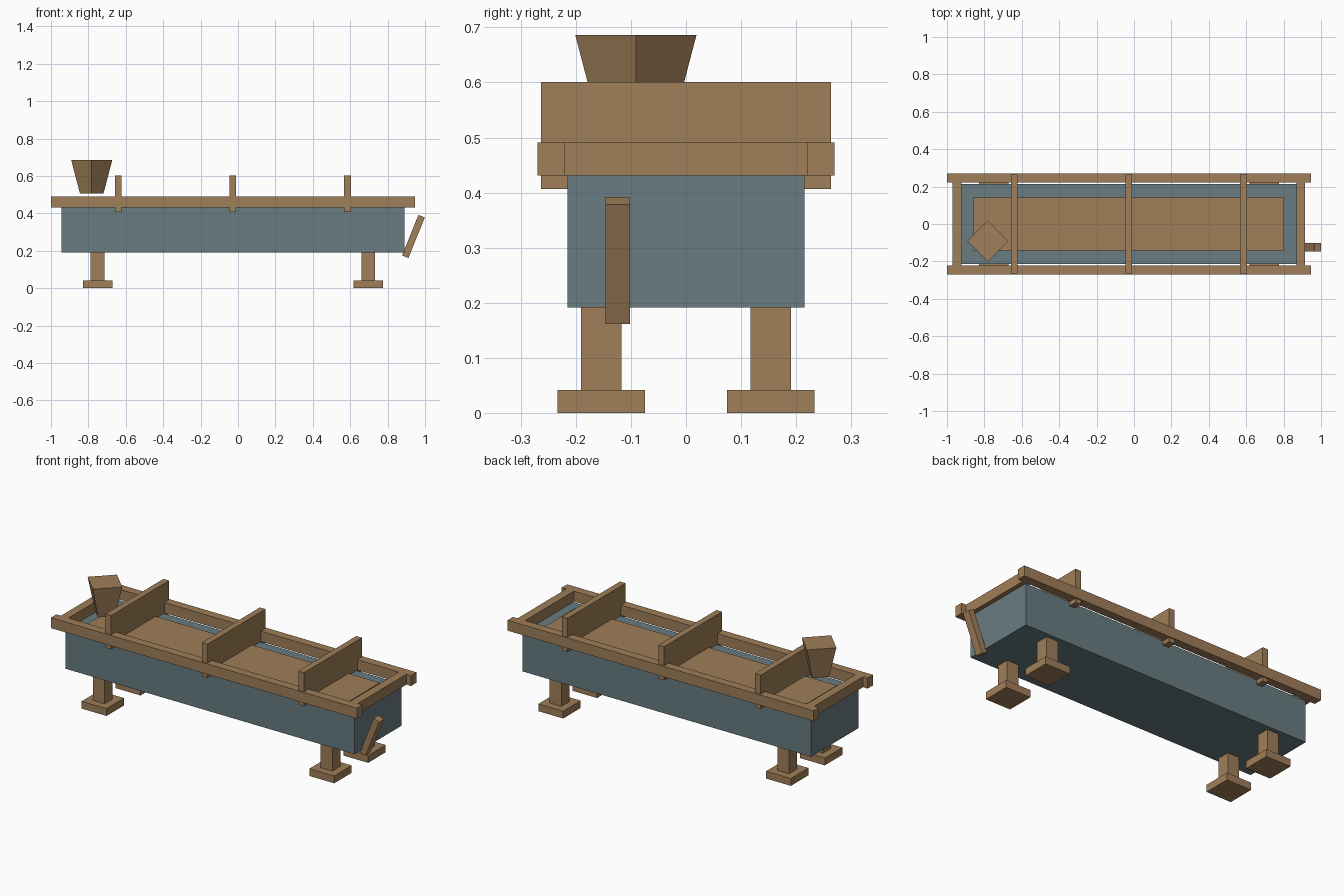
import bpy
from math import radians

if "Cube" in bpy.data.objects:
    bpy.data.objects.remove(bpy.data.objects["Cube"])

def material(name, rgb):
    m = bpy.data.materials.new(name)
    m.diffuse_color = (*rgb, 1)
    m.use_nodes = True
    m.node_tree.nodes["Principled BSDF"].inputs["Base Color"].default_value = m.diffuse_color
    return m

WOOD = material("wood", (0.35, 0.21, 0.10))
METAL = material("blue_grey", (0.14, 0.20, 0.22))
CX = -0.0275   # middle of the tank along x

def box(name, center, size, mat=WOOD, tilt=0):
    bpy.ops.mesh.primitive_cube_add(size=1, location=center)
    ob = bpy.context.object
    ob.name = name
    ob.scale = size
    ob.rotation_euler.y = radians(tilt)
    ob.data.materials.append(mat)
    return ob

# tank body and the raised panel on its top
box("tank", (CX, 0, 0.311), (1.835, 0.43, 0.24), METAL)
box("top_panel", (-0.029, 0, 0.432), (1.663, 0.284, 0.02))

# rim frame: long side rails and short end rails
for s, side in ((-1, "front"), (1, "back")):
    box(f"{side}_rail", (CX, s * 0.2455, 0.461), (1.945, 0.049, 0.06))
for s, side in ((-1, "left"), (1, "right")):
    box(f"{side}_end_rail", (CX + s * 0.919, 0, 0.461), (0.048, 0.444, 0.06))

# upright boards across the tank
for i in (-1, 0, 1):
    box(f"cross_board_{i + 2}", (CX + i * 0.613, 0, 0.504), (0.036, 0.527, 0.194))

# legs with square feet
for sx, end in ((-1, "left"), (1, "right")):
    for sy, side in ((-1, "front"), (1, "back")):
        x, y = CX + sx * 0.7235, sy * 0.154
        box(f"{side}_{end}_leg", (x, y, 0.116), (0.074, 0.073, 0.152))
        box(f"{side}_{end}_foot", (x, y, 0.021), (0.158, 0.159, 0.042))

# four-sided hopper, corners pointing along the axes
bpy.ops.mesh.primitive_cone_add(vertices=4, radius1=0.063, radius2=0.11, depth=0.18,
                                location=(-0.782, -0.091, 0.596))
hopper = bpy.context.object
hopper.name = "hopper"
hopper.data.materials.append(WOOD)

# tilted lever at the right end
box("lever", (0.938, -0.124, 0.2765), (0.037, 0.044, 0.234), tilt=22)
